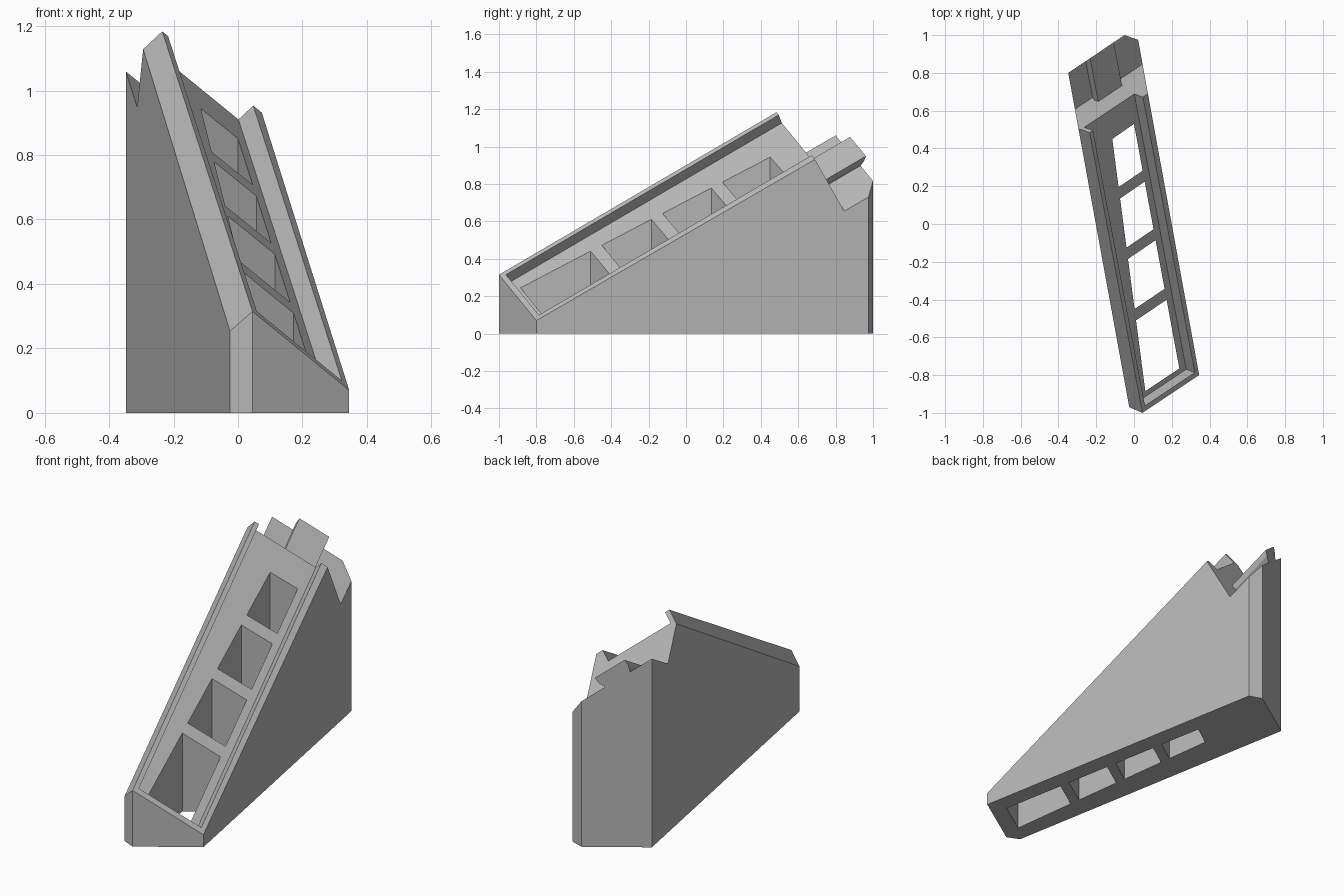
import bpy, bmesh
from mathutils import Vector

cube = bpy.data.objects.get("Cube")
if cube:
    bpy.data.objects.remove(cube, do_unlink=True)

# Single grey material
grey = bpy.data.materials.new("plain_grey")
grey.use_nodes = True
colour = (0.48, 0.48, 0.48, 1)
grey.diffuse_color = colour
grey.node_tree.nodes["Principled BSDF"].inputs["Base Color"].default_value = colour

# Tilted frame of the ramp: across, along, and normal to its top
origin = Vector((0.045, -1.0, 0.315))
across = Vector((0.3, 0.2, -0.245)).normalized()
along = Vector((-0.265, 1.49, 0.855))
along = (along - across * along.dot(across)).normalized()
normal = across.cross(along)
UP = Vector((0, 0, 1))


def ramp(a, d, n):
    return origin + across * a + along * d + normal * n


def prism(points, sweep):
    """Extrude a polygon along a vector into a closed solid."""
    bm = bmesh.new()
    face = bm.faces.new([bm.verts.new(p) for p in points])
    ext = bmesh.ops.extrude_face_region(bm, geom=[face])
    moved = [v for v in ext["geom"] if isinstance(v, bmesh.types.BMVert)]
    bmesh.ops.translate(bm, verts=moved, vec=sweep)
    bmesh.ops.recalc_face_normals(bm, faces=bm.faces)
    return bm


def slice_off(bm, point, direction):
    """Remove everything on the direction side of a plane and cap it."""
    geom = bm.verts[:] + bm.edges[:] + bm.faces[:]
    cut = bmesh.ops.bisect_plane(bm, geom=geom, dist=1e-5, plane_co=point,
                                 plane_no=direction, clear_outer=True)
    edges = [e for e in cut["geom_cut"] if isinstance(e, bmesh.types.BMEdge)]
    bmesh.ops.contextual_create(bm, geom=edges)
    bmesh.ops.recalc_face_normals(bm, faces=bm.faces)


def make_object(name, bm):
    mesh = bpy.data.meshes.new(name)
    bm.to_mesh(mesh)
    bm.free()
    mesh.materials.append(grey)
    obj = bpy.data.objects.new(name, mesh)
    bpy.context.scene.collection.objects.link(obj)
    return obj


def ramp_box(a0, a1, d0, d1, n0, n1):
    base = [ramp(a0, d0, n0), ramp(a1, d0, n0), ramp(a1, d0, n1), ramp(a0, d0, n1)]
    return prism(base, along * (d1 - d0))


def carve(target, bm):
    cutter = make_object("cutter", bm)
    cutter.hide_render = True
    mod = target.modifiers.new("carve", "BOOLEAN")
    mod.operation = "DIFFERENCE"
    mod.solver = "EXACT"
    mod.object = cutter
    bpy.context.view_layer.objects.active = target
    bpy.ops.object.modifier_apply(modifier=mod.name)
    bpy.data.objects.remove(cutter, do_unlink=True)


# Wedge body: upright prism trimmed by the sloping top and left chamfer
footprint = [(-0.025, -0.97), (0.045, -1.0), (0.345, -0.8),
             (0.022, 0.975), (-0.05, 1.0), (-0.348, 0.8)]
bm = prism([Vector((x, y, 0)) for x, y in footprint], UP * 3)
slice_off(bm, origin, normal)
slice_off(bm, origin, -across)
body = make_object("wedge_body", bm)

# Rear step and long open-ended channel
RAMP_END, STEP = 1.742, -0.242
carve(body, ramp_box(-1, 2, RAMP_END, 4, STEP, 1))
carve(body, ramp_box(0.026, 0.41, 0.03, 3, -0.065, 0.5))

# Four upright shafts between two slightly converging side lines
left_a, left_b = Vector((0.06, -0.885)), Vector((-0.115, 0.45))
right_a, right_b = Vector((0.24, -0.765)), Vector((0.0, 0.53))


def side_point(a, b, t):
    p = a.lerp(b, t)
    return Vector((p.x, p.y, -1))


for start, end in [(-0.885, -0.51), (-0.45, -0.185), (-0.125, 0.135), (0.195, 0.45)]:
    t0, t1 = [(y - left_a.y) / (left_b.y - left_a.y) for y in (start, end)]
    corners = [side_point(left_a, left_b, t0), side_point(right_a, right_b, t0),
               side_point(right_a, right_b, t1), side_point(left_a, left_b, t1)]
    carve(body, prism(corners, UP * 4))

# Undercut rail on the rear step, trimmed flush with the back wall
half = [(0.077, -0.01), (0.077, 0.0), (0.0915, 0.03), (0.0915, 0.057)]
outline = half + [(-w, h) for w, h in reversed(half)]
bm = prism([ramp(0.348 + w, RAMP_END - 0.01, STEP + h) for w, h in outline], along)
back_wall = Vector((-0.2, 0.298, 0)).normalized()
slice_off(bm, Vector((-0.05, 1.0, 0)), back_wall)
make_object("rear_rail", bm)
